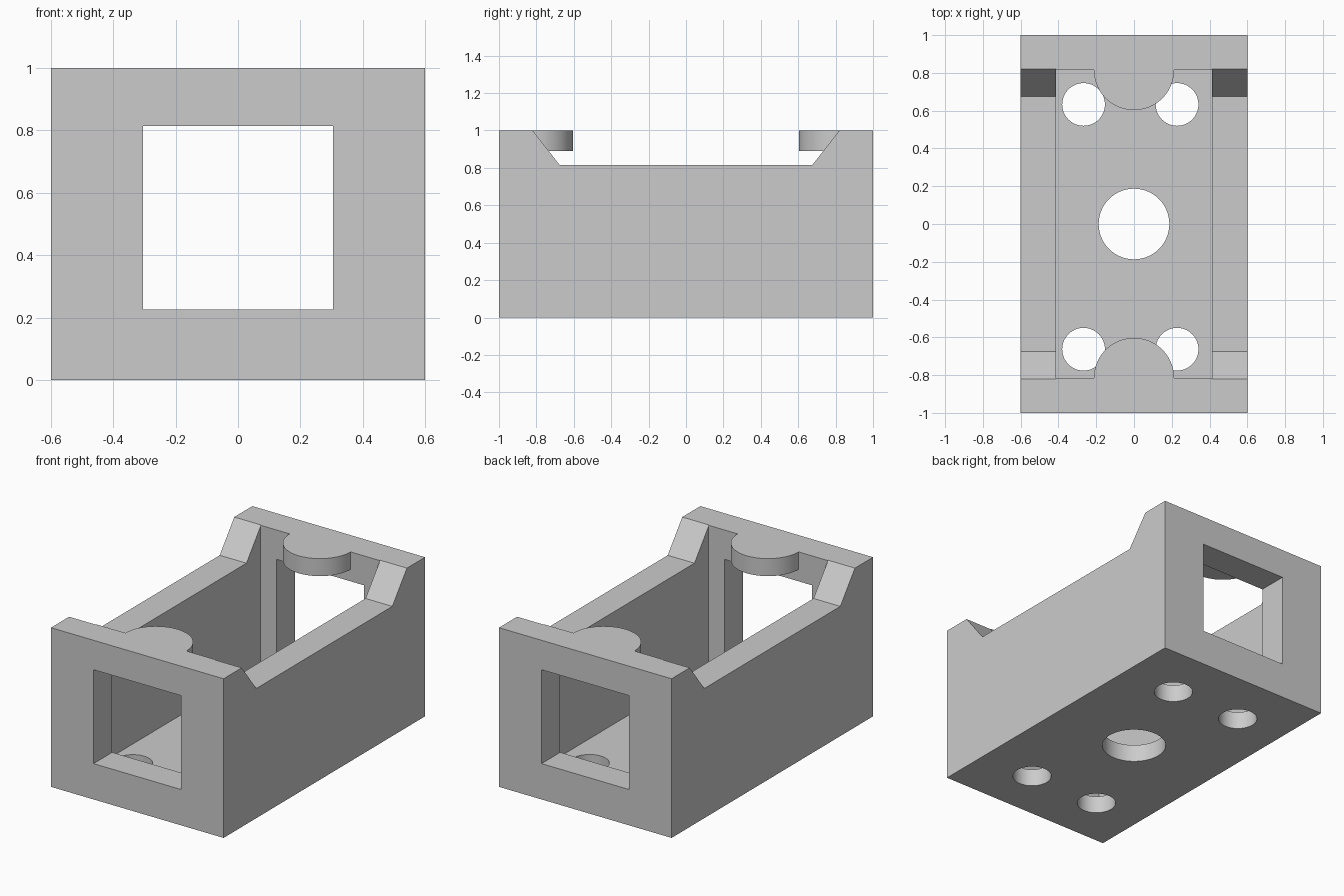
import bpy, bmesh, math
from mathutils import Vector

cube = bpy.data.objects.get("Cube")
if cube:
    bpy.data.objects.remove(cube, do_unlink=True)

grey = bpy.data.materials.new("plain grey")
grey.use_nodes = True
color = (0.6, 0.6, 0.6, 1)
grey.diffuse_color = color
grey.node_tree.nodes["Principled BSDF"].inputs["Base Color"].default_value = color

FLOOR = 0.11      # floor thickness
WALL_Y = 0.815    # inner face of the end walls
RAIL = 0.815      # height of the lowered side walls


def prism(name, points, direction):
    """Extrude a closed outline of 3D points along a direction."""
    bm = bmesh.new()
    face = bm.faces.new([bm.verts.new(p) for p in points])
    out = bmesh.ops.extrude_face_region(bm, geom=[face])
    moved = [g for g in out["geom"] if isinstance(g, bmesh.types.BMVert)]
    bmesh.ops.translate(bm, verts=moved, vec=Vector(direction))
    bmesh.ops.recalc_face_normals(bm, faces=bm.faces)
    mesh = bpy.data.meshes.new(name)
    bm.to_mesh(mesh)
    bm.free()
    mesh.materials.append(grey)
    obj = bpy.data.objects.new(name, mesh)
    bpy.context.collection.objects.link(obj)
    return obj


def box(name, x, y, z0, z1):
    corners = [(-x, -y, z0), (x, -y, z0), (x, y, z0), (-x, y, z0)]
    return prism(name, corners, (0, 0, z1 - z0))


def arc(cx, cy, r, z, start, end, n):
    return [(cx + r * math.cos(start + (end - start) * i / n),
             cy + r * math.sin(start + (end - start) * i / n), z) for i in range(n + 1)]


def combine(target, tool, operation="DIFFERENCE"):
    """Apply a boolean and discard the tool object."""
    tool.hide_render = True
    mod = target.modifiers.new("boolean", "BOOLEAN")
    mod.operation, mod.solver, mod.object = operation, "EXACT", tool
    bpy.context.view_layer.objects.active = target
    bpy.ops.object.modifier_apply(modifier=mod.name)
    bpy.data.objects.remove(tool, do_unlink=True)


# Outer block with an open cavity
housing = box("housing", 0.6, 1, 0, 1)
combine(housing, box("cavity_cutter", 0.414, WALL_Y, FLOOR, 1.2))

# Square window through both end walls
combine(housing, box("window_cutter", 0.304, 1.2, 0.225, 0.815))

# Lowered side walls with sloped ends
slope = (0.82 - 0.675) / (1 - RAIL)
top = 0.675 + slope * (1.1 - RAIL)
for side in (-1, 1):
    x = side * 0.414
    outline = [(x, -0.675, RAIL), (x, 0.675, RAIL), (x, top, 1.1), (x, -top, 1.1)]
    combine(housing, prism("rail_cutter", outline, (side * 0.4, 0, 0)))

# Large centre hole and four small holes in the floor
holes = [(0, 0, 0.187)] + [(x, y, 0.113) for x in (-0.267, 0.228) for y in (-0.663, 0.633)]
for x, y, r in holes:
    ring = arc(x, y, r, -0.1, 0, math.tau, 64)[:-1]
    combine(housing, prism("hole_cutter", ring, (0, 0, 0.3)))

# Half-round tabs on top of the end walls
for side in (-1, 1):
    y = side * WALL_Y
    outline = arc(0, y, 0.212, 1 - FLOOR, 0, -side * math.pi, 40)
    outline += [(-0.212, y + side * 0.06, 1 - FLOOR), (0.212, y + side * 0.06, 1 - FLOOR)]
    combine(housing, prism("tab", outline, (0, 0, FLOOR)), "UNION")

# Smooth round walls, sharp edges
for obj in bpy.context.selected_objects:
    obj.select_set(False)
housing.select_set(True)
bpy.context.view_layer.objects.active = housing
bpy.ops.object.shade_smooth_by_angle(angle=math.radians(30))
